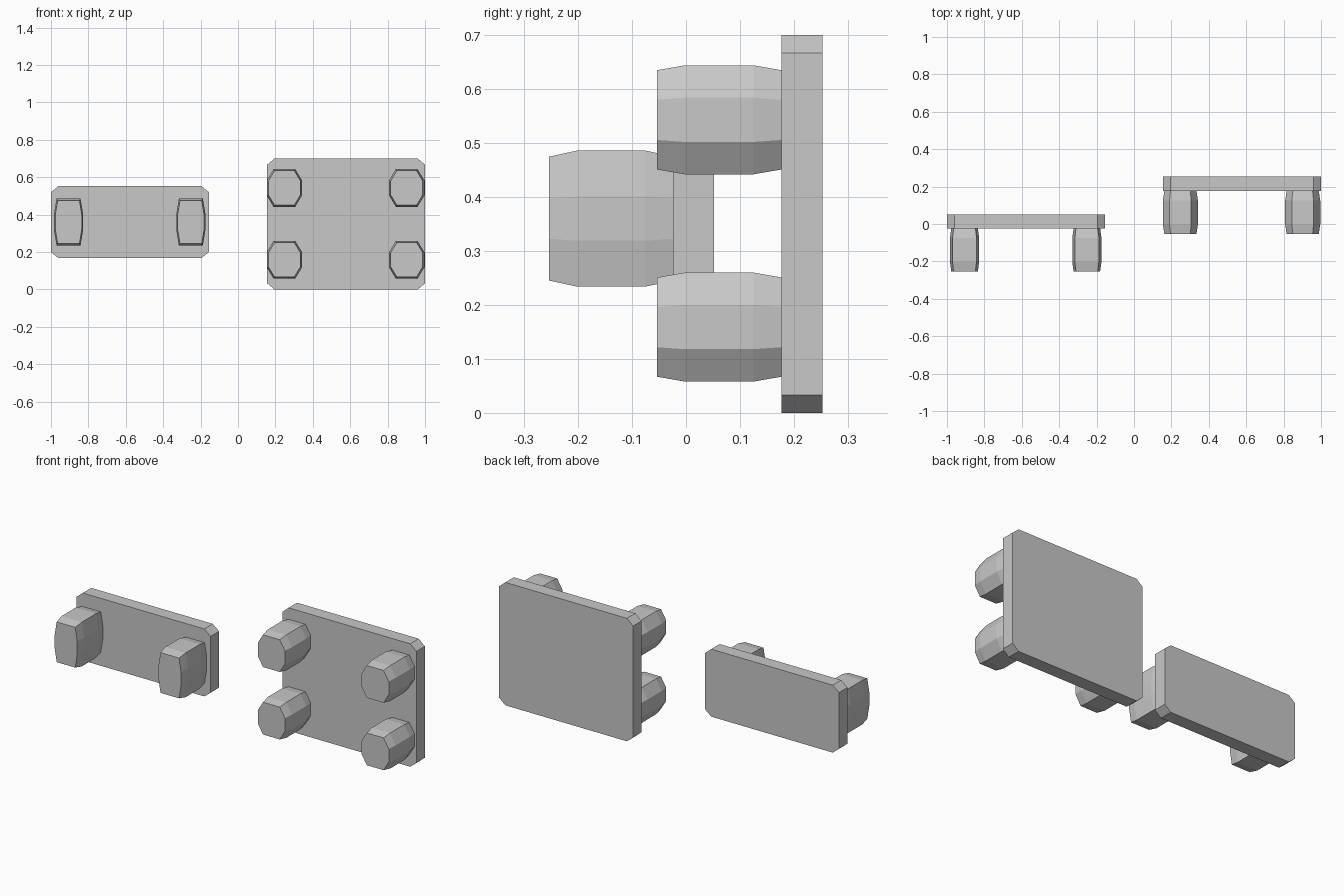
import bpy
import bmesh

if "Cube" in bpy.data.objects:
    bpy.data.objects.remove(bpy.data.objects["Cube"])

grey = bpy.data.materials.new("light grey")
grey.diffuse_color = (0.58, 0.58, 0.58, 1)
grey.use_nodes = True
grey.node_tree.nodes["Principled BSDF"].inputs["Base Color"].default_value = grey.diffuse_color


def octagon(hx, hz, ix, iz):
    """Eight-sided outline: half sizes hx, hz, with flats of half length ix (top) and iz (side)."""
    return [(ix, -hz), (hx, -iz), (hx, iz), (ix, hz),
            (-ix, hz), (-hx, iz), (-hx, -iz), (-ix, -hz)]


def loft(name, center, outline, sections):
    """Run the outline along y through (y, scale) sections and cap both ends."""
    cx, cz = center
    bm = bmesh.new()
    rings = [[bm.verts.new((cx + x * s, y, cz + z * s)) for x, z in outline]
             for y, s in sections]
    n = len(outline)
    for a, b in zip(rings, rings[1:]):
        for i in range(n):
            j = (i + 1) % n
            bm.faces.new((a[i], a[j], b[j], b[i]))
    bm.faces.new(rings[0])
    bm.faces.new(rings[-1])
    bmesh.ops.recalc_face_normals(bm, faces=bm.faces)
    mesh = bpy.data.meshes.new(name)
    bm.to_mesh(mesh)
    bm.free()
    mesh.materials.append(grey)
    bpy.context.collection.objects.link(bpy.data.objects.new(name, mesh))


def peg(name, center, outline, front):
    """Peg with tapered ends, 0.23 deep."""
    loft(name, center, outline,
         [(front, 0.91), (front + 0.052, 1), (front + 0.179, 1), (front + 0.231, 0.91)])


# Tall plate with four round pegs
loft("tall_plate", (0.578, 0.35), octagon(0.422, 0.35, 0.383, 0.317),
     [(0.177, 1), (0.253, 1)])
for x in (0.248, 0.902):
    for z in (0.159, 0.543):
        peg("round_peg", (x, z), octagon(0.094, 0.101, 0.058, 0.041), -0.054)

# Short plate with two long pegs
loft("short_plate", (-0.578, 0.36), octagon(0.422, 0.192, 0.383, 0.16),
     [(-0.024, 1), (0.052, 1)])
for x in (-0.906, -0.252):
    peg("long_peg", (x, 0.36), octagon(0.078, 0.126, 0.064, 0.041), -0.254)
